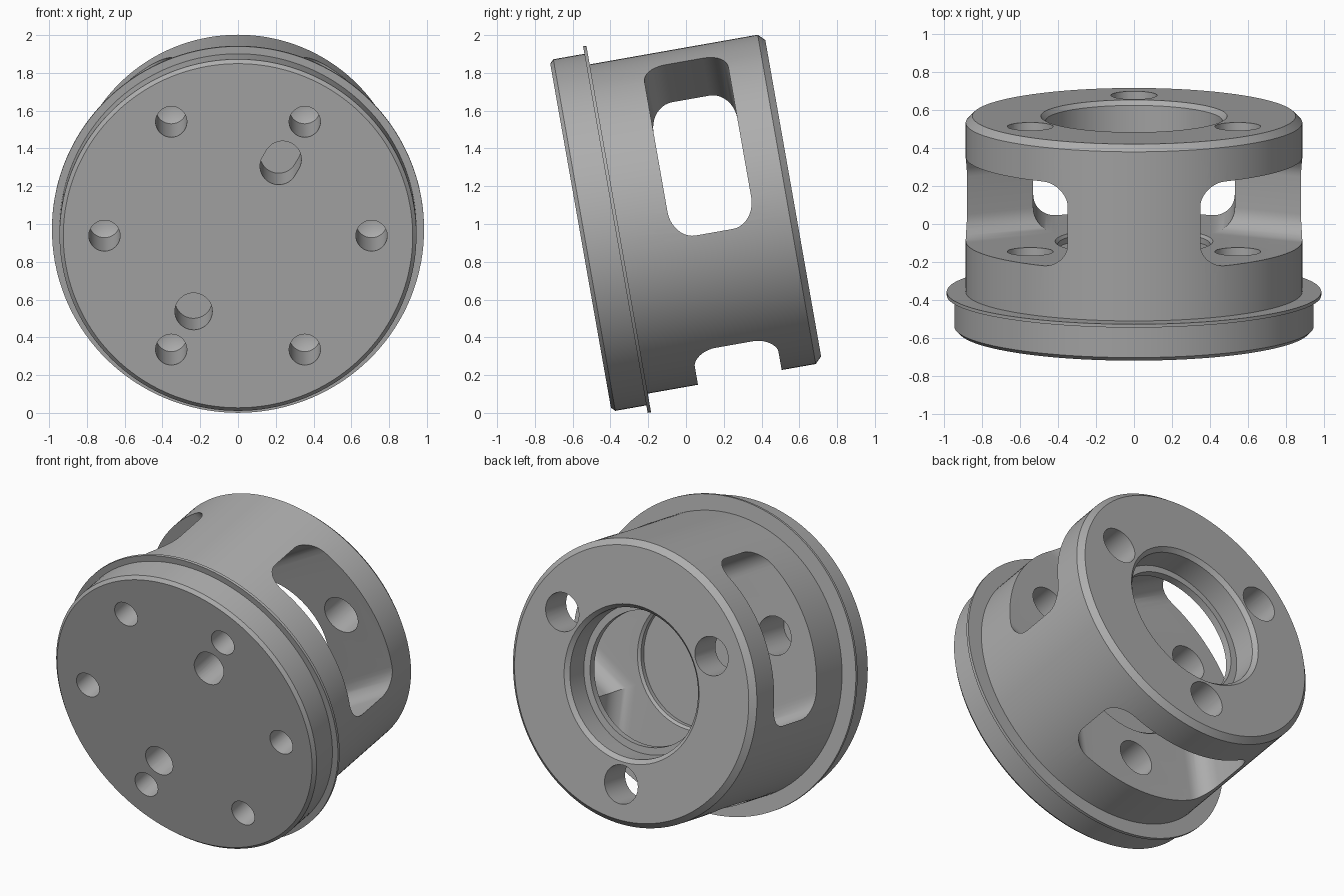
import bpy
import bmesh
from math import sin, cos, pi, radians
from mathutils import Matrix, Vector

cube = bpy.data.objects.get("Cube")
if cube:
    bpy.data.objects.remove(cube, do_unlink=True)

metal = bpy.data.materials.new("machined_grey")
metal.use_nodes = True
GREY = (0.42, 0.42, 0.42, 1)
metal.diffuse_color = GREY
metal.node_tree.nodes["Principled BSDF"].inputs["Base Color"].default_value = GREY

# Everything is made along local z (front face at 0), then tilted as one
TILT = Matrix.Translation((0, -0.558, 0.938)) @ Matrix((
    (-1, 0, 0, 0),
    (0, -sin(radians(10)), cos(radians(10)), 0),
    (0, cos(radians(10)), sin(radians(10)), 0),
    (0, 0, 0, 1)))


def add_object(name, bm):
    bmesh.ops.recalc_face_normals(bm, faces=bm.faces)
    mesh = bpy.data.meshes.new(name)
    bm.to_mesh(mesh)
    bm.free()
    mesh.materials.append(metal)
    obj = bpy.data.objects.new(name, mesh)
    bpy.context.scene.collection.objects.link(obj)
    return obj


def lathe(name, profile, steps, center=(0, 0)):
    """Solid of revolution from (radius, height) points; ends lie on the axis."""
    bm = bmesh.new()
    verts = [bm.verts.new((r, 0, h)) for r, h in profile]
    edges = [bm.edges.new(pair) for pair in zip(verts, verts[1:])]
    bmesh.ops.spin(bm, geom=verts + edges, cent=(0, 0, 0), axis=(0, 0, 1),
                   angle=2 * pi, steps=steps, use_merge=True)
    bmesh.ops.remove_doubles(bm, verts=bm.verts, dist=1e-5)
    bmesh.ops.translate(bm, verts=bm.verts, vec=(*center, 0))
    return add_object(name, bm)


def prism(name, outline, depth, matrix):
    """Extrude a 2D outline along z by depth, then place it."""
    bm = bmesh.new()
    face = bm.faces.new([bm.verts.new((x, y, 0)) for x, y in outline])
    top = bmesh.ops.extrude_face_region(bm, geom=[face])["geom"]
    bmesh.ops.translate(bm, verts=[g for g in top if isinstance(g, bmesh.types.BMVert)],
                        vec=(0, 0, depth))
    bmesh.ops.transform(bm, matrix=matrix, verts=bm.verts)
    return add_object(name, bm)


def rounded_outline(half_x, half_y, radius, steps=10):
    points = []
    for corner, (sx, sy) in enumerate([(1, 1), (-1, 1), (-1, -1), (1, -1)]):
        for i in range(steps + 1):
            a = (corner + i / steps) * pi / 2
            p = (sx * (half_x - radius) + radius * cos(a),
                 sy * (half_y - radius) + radius * sin(a))
            if not points or (Vector(p) - Vector(points[-1])).length > 1e-4:
                points.append(p)
    if (Vector(points[0]) - Vector(points[-1])).length < 1e-4:
        points.pop()
    return points


def polar(radius, degrees):
    return radius * cos(radians(degrees)), radius * sin(radians(degrees))


# Turned body: front disc, thin flange, drum with chamfered back
body = lathe("housing", [
    (0, 0), (0.925, 0), (0.945, 0.02), (0.945, 0.187), (0.985, 0.187),
    (0.985, 0.205), (0.885, 0.205), (0.885, 1.108), (0.85, 1.143), (0, 1.143)], 144)

cutters = []

# Three rounded side windows meeting in the middle
for angle in (30, 150, 270):
    place = (Matrix.Rotation(radians(angle), 4, "Z") @ Matrix.Translation((-0.1, 0, 0.7))
             @ Matrix(((0, 0, 1, 0), (1, 0, 0, 0), (0, 1, 0, 0), (0, 0, 0, 1))))
    cutters.append(prism("window_cutter", rounded_outline(0.53, 0.225, 0.125), 1.3, place))

# Stepped bore in the back plate and shallow round recess in the floor
cutters.append(lathe("bore_cutter", [
    (0, 0.43), (0.4, 0.43), (0.4, 0.46), (0.42, 0.48), (0.42, 0.97), (0.465, 0.97),
    (0.465, 1.118), (0.5, 1.153), (0.5, 1.3), (0, 1.3)], 96))

# Bolt holes through the back plate and into the window floors
for angle in (30, 150, 270):
    cutters.append(lathe("bolt_cutter", [(0, 0.2), (0.121, 0.2), (0.121, 1.3), (0, 1.3)],
                         40, polar(0.63, angle)))

# Six drilled front holes with conical ends
for angle in range(0, 360, 60):
    cutters.append(lathe("drill_cutter", [(0, -0.1), (0.083, -0.1), (0.083, 0.41), (0, 0.455)],
                         36, polar(0.707, angle)))

# Locating hole and matching radial slot in the front
cutters.append(lathe("dowel_cutter", [(0, -0.1), (0.099, -0.1), (0.099, 0.35), (0, 0.35)],
                     40, polar(0.47, 300)))
slot_place = (Matrix.Rotation(radians(120), 4, "Z") @ Matrix.Translation((0.452, 0, -0.1)))
cutters.append(prism("slot_cutter", rounded_outline(0.12, 0.099, 0.099), 0.45, slot_place))

for cutter in cutters:
    cutter.hide_render = True
    mod = body.modifiers.new(cutter.name, "BOOLEAN")
    mod.operation = "DIFFERENCE"
    mod.solver = "EXACT"
    mod.object = cutter

# Bake the cuts, drop the cutters, tilt and shade
bpy.context.view_layer.update()
baked = bpy.data.meshes.new_from_object(body.evaluated_get(bpy.context.evaluated_depsgraph_get()))
body.modifiers.clear()
body.data = baked
for cutter in cutters:
    bpy.data.objects.remove(cutter, do_unlink=True)
baked.materials.clear()
baked.materials.append(metal)
for poly in baked.polygons:
    poly.material_index = 0
baked.transform(TILT)
bpy.ops.object.select_all(action="DESELECT")
body.select_set(True)
bpy.context.view_layer.objects.active = body
bpy.ops.object.shade_smooth_by_angle(angle=radians(25))
